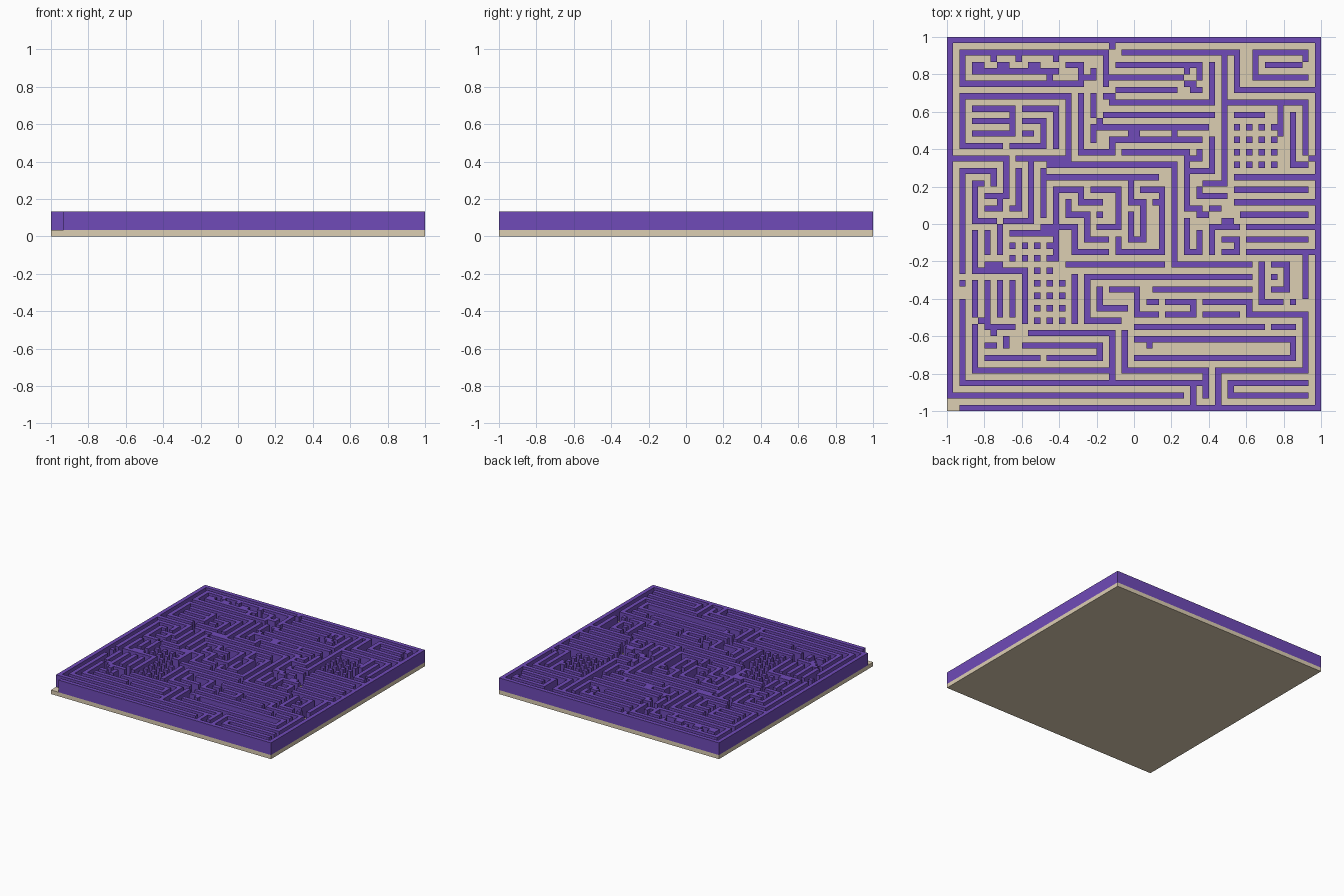
import bpy, bmesh

if "Cube" in bpy.data.objects:
    bpy.data.objects.remove(bpy.data.objects["Cube"])

N = 60            # cells per side
C = 2.0 / N       # cell size, also floor thickness
TOP = 4 * C       # height of the wall tops
cells = set()


def wall(*p):
    """Mark a wall run through (column, row) corners; row 0 is the back edge."""
    for (x0, y0), (x1, y1) in zip(p, p[1:] or p):
        for x in range(min(x0, x1), max(x0, x1) + 1):
            for y in range(min(y0, y1), max(y0, y1) + 1):
                cells.add((x, y))


def row(y, *spans):
    for a, b in spans:
        wall((a, y), (b, y))


def col(x, *spans):
    for a, b in spans:
        wall((x, a), (x, b))


# Outer frame, open at the front left corner
wall((0, 57), (0, 0), (59, 0), (59, 59), (2, 59))

# Back left strip
wall((25, 7), (25, 2), (2, 2), (2, 7), (21, 7), (21, 6))
row(3, (7, 7), (11, 11), (17, 17))
row(4, (4, 5), (8, 9), (13, 14), (19, 21))
row(5, (4, 17), (21, 21), (23, 23))
row(6, (16, 16), (22, 23))
row(9, (25, 26))
col(21, (9, 13))
col(23, (9, 12))
wall((26, 1), (26, 1))

# Back centre strip
wall((28, 2), (46, 2), (46, 7))
wall((27, 4), (40, 4), (40, 6))
wall((26, 6), (37, 6))
wall((27, 8), (36, 8))
row(5, (38, 38))
row(7, (38, 39))
row(8, (39, 40))
wall((42, 4), (42, 10), (26, 10))
col(44, (3, 13))

# Back right
wall((49, 6), (49, 2), (57, 2), (57, 3))
row(4, (51, 56))
row(6, (49, 57))
row(8, (46, 58))
wall((44, 10), (57, 10), (57, 18))
row(12, (46, 50))
col(53, (11, 15))
wall((55, 12), (55, 20), (57, 20))
row(19, (58, 58))
for j in (14, 16, 18, 20):
    for i in (46, 48, 50, 52):
        wall((i, j))

# Left upper box with combs
wall((8, 17), (2, 17), (2, 9), (19, 9), (19, 19), (14, 19))
wall((4, 11), (10, 11), (10, 15), (4, 15))
row(13, (4, 10))
wall((12, 11), (17, 11), (17, 17))
wall((12, 13), (15, 13), (15, 15))
row(15, (12, 13))
row(17, (10, 15))
wall((0, 19), (9, 19), (9, 25))
wall((11, 19), (13, 19), (13, 28))
row(16, (15, 15))

# Left middle
wall((7, 23), (7, 21), (2, 21), (2, 37))
wall((5, 23), (4, 23), (4, 29), (7, 29))
wall((6, 25), (8, 25), (8, 27), (6, 27))
wall((11, 21), (11, 27), (10, 27))
row(29, (9, 13))
col(4, (31, 36))
col(6, (31, 34))
col(8, (30, 34))
row(30, (15, 18))
for i in (10, 12, 14, 16):
    wall((i, 33))
row(35, (10, 10), (12, 12), (14, 14), (16, 16))
row(36, (6, 8))
row(31, (10, 16))

# Left lower
wall((2, 42), (2, 55), (41, 55))
row(37, (4, 12))
col(4, (39, 44))
wall((6, 39), (6, 45), (5, 45))
wall((8, 39), (8, 44))
wall((10, 39), (10, 44))
wall((12, 38), (12, 45))
for j in (39, 41, 43, 45):
    for i in (14, 16, 18):
        wall((i, j))
row(46, (4, 4), (6, 10))
wall((4, 47), (4, 53), (26, 53))
row(47, (7, 7), (13, 26))
row(48, (9, 9))
wall((6, 51), (14, 51))
row(49, (6, 7), (9, 9), (12, 23))
wall((16, 51), (21, 51), (24, 51), (24, 49))

# Centre back
row(12, (25, 42))
row(13, (24, 24))
wall((24, 14), (41, 14))
row(15, (29, 30), (36, 36))
wall((21, 11), (21, 18), (26, 18), (26, 16), (40, 16))
wall((23, 14), (23, 16))
row(18, (28, 38))
row(20, (16, 36))
wall((44, 14), (44, 23), (41, 23))
wall((42, 16), (42, 21), (39, 21))
wall((40, 18), (40, 19), (38, 19), (38, 26))
wall((40, 24), (40, 25), (44, 25))

# Centre spiral
wall((15, 21), (15, 28))
wall((16, 22), (33, 22))
wall((36, 20), (36, 36))
wall((17, 35), (17, 24), (21, 24), (21, 26), (24, 26))
wall((19, 26), (19, 28), (22, 28), (22, 32), (25, 32))
wall((23, 24), (27, 24), (27, 30), (24, 30))
wall((29, 22), (29, 26), (31, 26), (31, 32), (29, 32), (29, 28))
wall((31, 24), (34, 24), (34, 34), (27, 34), (27, 32))
wall((19, 30), (20, 30), (20, 34), (25, 34))
wall((33, 26), (33, 26))
wall((19, 36), (26, 36), (28, 36), (34, 36))

# Centre right
row(27, (38, 40), (42, 43))
row(28, (40, 41))
wall((38, 29), (38, 34), (40, 34), (40, 31))
wall((42, 34), (42, 30), (46, 30))
wall((44, 32), (46, 32), (46, 34), (44, 34))
row(29, (44, 45))
row(36, (36, 48))
row(22, (46, 58))
row(24, (46, 57))
row(26, (46, 58))
row(28, (47, 57))
row(30, (48, 58))
row(32, (48, 57))
row(34, (48, 58))

# Right lower combs
wall((50, 36), (50, 42), (53, 42))
wall((52, 36), (54, 36), (54, 40), (52, 40))
wall((57, 35), (57, 41))
row(38, (22, 48))
row(40, (33, 48))
wall((35, 42), (39, 42), (39, 44), (35, 44))
wall((41, 42), (48, 42), (48, 44), (57, 44), (57, 53), (43, 53))
row(44, (41, 46))
row(46, (30, 50))
row(46, (52, 55))

# Centre lower
col(20, (38, 45))
wall((22, 38), (22, 45), (27, 45))
wall((24, 40), (24, 43), (28, 43))
wall((26, 40), (30, 40), (30, 44), (33, 44))
row(42, (32, 33))
col(26, (48, 55))
wall((28, 47), (28, 53), (41, 53), (41, 57))
wall((30, 48), (55, 48), (55, 51), (30, 51))
wall((32, 49), (32, 49))

# Front strips
row(57, (0, 37))
col(39, (55, 58))
col(43, (53, 59))
wall((57, 55), (45, 55), (45, 57), (57, 57))

# Single posts wherever a whole 3 x 3 patch is still open
for y in range(2, N - 2):
    for x in range(2, N - 2):
        if not any((x + i, y + j) in cells for i in (-1, 0, 1) for j in (-1, 0, 1)):
            wall((x, y))


def finish(bm, name, color):
    bmesh.ops.recalc_face_normals(bm, faces=bm.faces[:])
    mesh = bpy.data.meshes.new(name)
    bm.to_mesh(mesh)
    bm.free()
    mat = bpy.data.materials.new(name + "_color")
    mat.diffuse_color = color
    mat.use_nodes = True
    mat.node_tree.nodes["Principled BSDF"].inputs["Base Color"].default_value = mat.diffuse_color
    mesh.materials.append(mat)
    bpy.context.collection.objects.link(bpy.data.objects.new(name, mesh))


# Floor slab
bm = bmesh.new()
bmesh.ops.create_cube(bm, size=1)
for v in bm.verts:
    v.co = (v.co.x * 2, v.co.y * 2, (v.co.z + 0.5) * C)
finish(bm, "maze_floor", (0.72, 0.62, 0.45, 1))

# Walls: cell plan extruded upward
bm = bmesh.new()
grid = {}
for x, y in sorted(cells):
    quad = []
    for k in ((x, y + 1), (x + 1, y + 1), (x + 1, y), (x, y)):
        if k not in grid:
            grid[k] = bm.verts.new((-1 + k[0] * C, 1 - k[1] * C, C))
        quad.append(grid[k])
    bm.faces.new(quad)
ext = bmesh.ops.extrude_face_region(bm, geom=bm.faces[:], use_keep_orig=True)
for g in ext["geom"]:
    if isinstance(g, bmesh.types.BMVert):
        g.co.z = TOP
finish(bm, "maze_walls", (0.16, 0.07, 0.48, 1))
